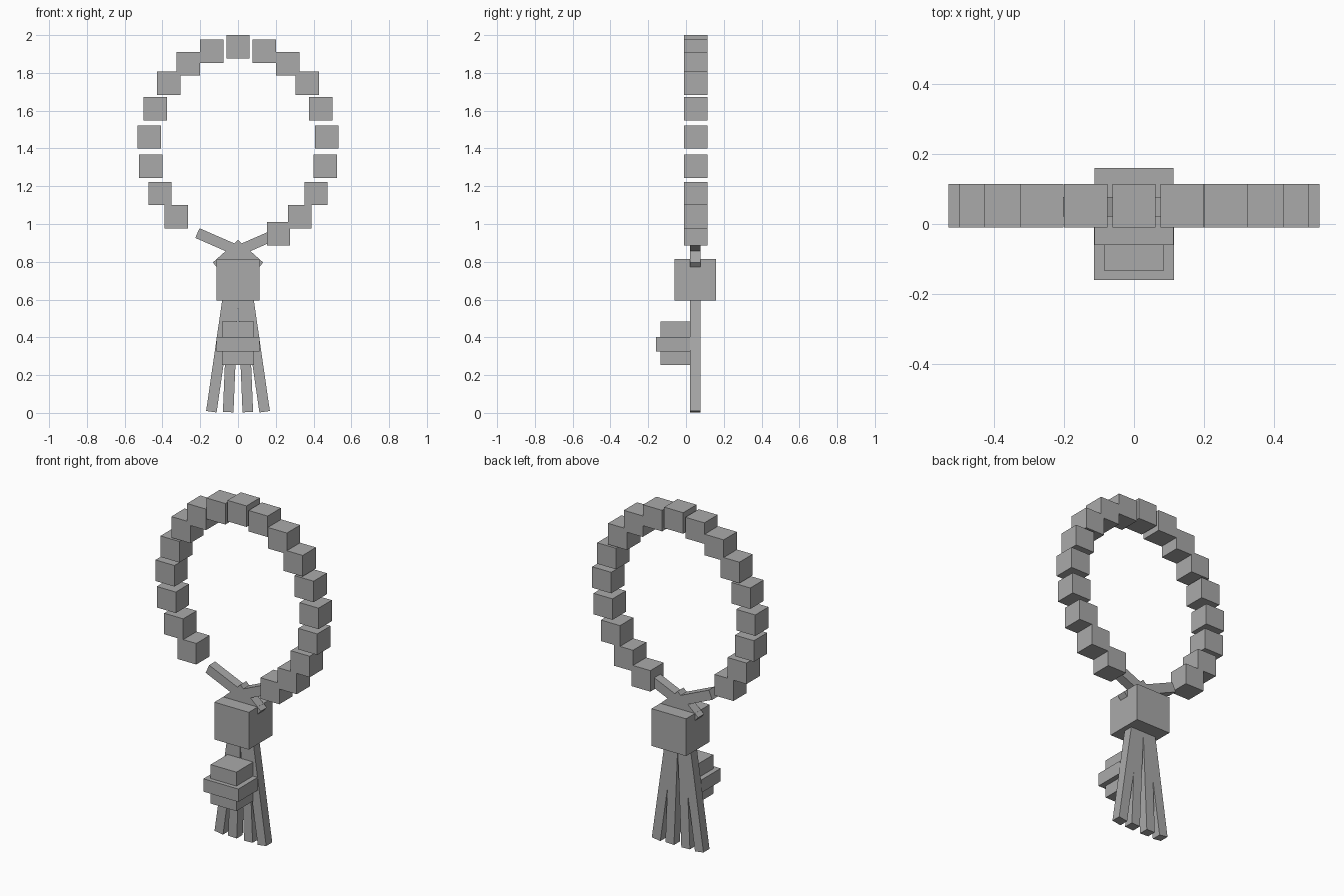
import bpy
import math
from mathutils import Vector

default = bpy.data.objects.get("Cube")
if default:
    bpy.data.objects.remove(default, do_unlink=True)

# One flat grey for the whole charm
grey = bpy.data.materials.new("plain_grey")
grey.use_nodes = True
colour = (0.4, 0.4, 0.4, 1)
grey.diffuse_color = colour
grey.node_tree.nodes["Principled BSDF"].inputs["Base Color"].default_value = colour

CORD_Y = 0.05
CORD = 0.056


def box(name, centre, size, tilt=0):
    bpy.ops.mesh.primitive_cube_add(size=1, location=centre, rotation=(0, tilt, 0))
    obj = bpy.context.object
    obj.name = name
    obj.scale = size
    obj.data.materials.append(grey)
    return obj


def cord(name, start, end):
    """Square rod between two (x, z) points."""
    a, b = Vector(start), Vector(end)
    d, mid = b - a, (a + b) / 2
    box(name, (mid.x, CORD_Y, mid.y), (CORD, CORD, d.length), math.atan2(d.x, d.y))


# Open loop of upright cube beads, with one bead missing on the right
for i in range(-8, 10):
    angle = math.radians(17 * i)
    x = 0.472 * math.sin(angle)
    z = 1.415 + 0.523 * math.cos(angle)
    box("bead", (x, 0.0525, z), (0.124, 0.124, 0.124))

# Knot block and the cord ends above it
box("knot_block", (0, 0.05, 0.705), (0.225, 0.22, 0.22))
for side in (-1, 1):
    cord("loop_cord", (side * 0.215, 0.952), (side * -0.03, 0.845))
    cord("knot_cord", (side * -0.02, 0.895), (side * 0.115, 0.775))

# Tassel strands
for side in (-1, 1):
    cord("outer_strand", (side * 0.141, 0.006), (side * 0.016, 0.87))
    cord("inner_strand", (side * 0.052, 0.004), (side * 0.016, 0.87))

# Stepped pendant on the front of the tassel
box("pendant_core", (0, -0.055, 0.368), (0.168, 0.16, 0.23))
box("pendant_band", (0, -0.07, 0.363), (0.228, 0.18, 0.076))
